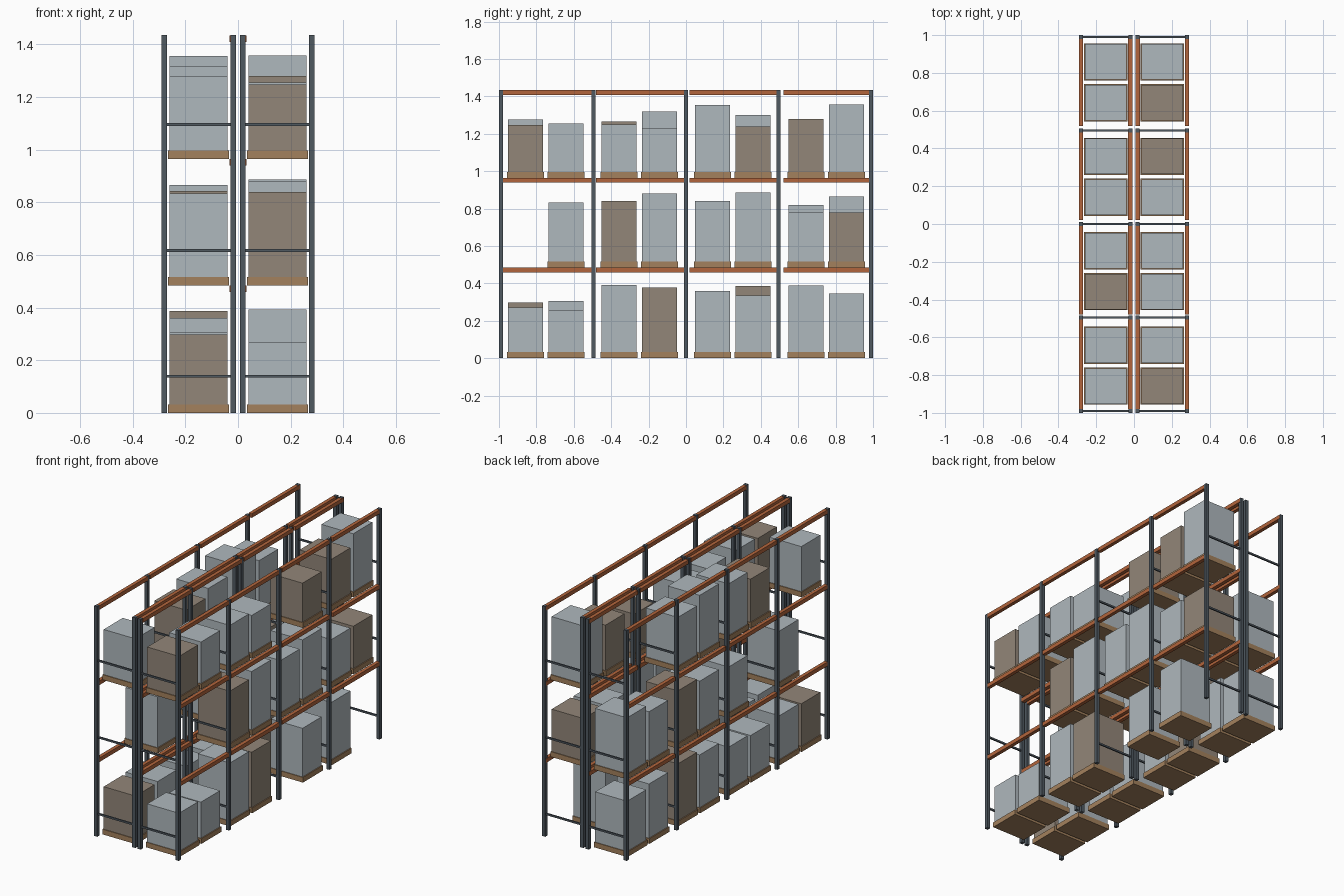
import bpy

if "Cube" in bpy.data.objects:
    bpy.data.objects.remove(bpy.data.objects["Cube"])


def mat(name, rgb):
    m = bpy.data.materials.new(name)
    m.diffuse_color = (*rgb, 1)
    m.use_nodes = True
    m.node_tree.nodes["Principled BSDF"].inputs["Base Color"].default_value = m.diffuse_color
    return m


STEEL = mat("dark_steel", (0.08, 0.10, 0.12))
ORANGE = mat("orange_paint", (0.45, 0.13, 0.045))
WOOD = mat("pallet_wood", (0.37, 0.22, 0.11))
GREY = mat("grey_wrap", (0.43, 0.48, 0.51))
BROWN = mat("brown_card", (0.29, 0.24, 0.19))


def box(name, x0, x1, y0, y1, z0, z1, material):
    v = [(x, y, z) for x in (x0, x1) for y in (y0, y1) for z in (z0, z1)]
    f = [(0, 1, 3, 2), (4, 6, 7, 5), (0, 4, 5, 1), (2, 3, 7, 6), (0, 2, 6, 4), (1, 5, 7, 3)]
    me = bpy.data.meshes.new(name)
    me.from_pydata(v, [], f)
    me.materials.append(material)
    ob = bpy.data.objects.new(name, me)
    bpy.context.collection.objects.link(ob)
    return ob


def centred(name, c, s, material):
    (x, y, z), (a, b, h) = c, s
    return box(name, x - a / 2, x + a / 2, y - b / 2, y + b / 2, z - h / 2, z + h / 2, material)


for side, row in ((-1, "left"), (1, "right")):
    # end frames: two posts joined by three horizontal braces
    for i in range(5):
        y = -0.99 + 0.495 * i
        for x, where in ((0.281, "outer"), (0.0185, "inner")):
            centred(f"{row}_{where}_post_{i}", (side * x, y, 0.7175), (0.021, 0.021, 1.435), STEEL)
        for k, z in enumerate((0.139, 0.617, 1.095)):
            centred(f"{row}_brace_{i}_{k}", (side * 0.15, y, z), (0.25, 0.009, 0.011), STEEL)
    # long beams at three heights in each bay
    for bay in range(4):
        y0 = -0.98 + 0.5 * bay
        for k, top in enumerate((0.484, 0.964, 1.433)):
            for x, where in ((0.280, "outer"), (0.0205, "inner")):
                centred(f"{row}_{where}_beam_{bay}_{k}", (side * x, y0 + 0.2375, top - 0.0125),
                        (0.0225, 0.475, 0.025), ORANGE)

# load tops per row and level, front to back; negative = brown, 0 = empty place
LOADS = {
    (-1, 0): (-0.297, 0.305, 0.29, 0.30, 0.36, -0.387, 0.37, 0.345),
    (-1, 1): (0, 0.833, 0, 0.80, 0.82, -0.842, 0.82, 0.865),
    (-1, 2): (1.277, 0, -1.265, 1.318, 1.355, 1.30, 0, 0),
    (1, 0): (0.27, 0.257, 0.392, -0.377, 0, 0.335, 0.388, 0),
    (1, 1): (0, 0, -0.84, 0.88, 0.84, 0.886, 0.78, -0.78),
    (1, 2): (-1.248, 1.255, 1.25, 1.23, 0, -1.24, -1.28, 1.357),
}
for (side, level), tops in LOADS.items():
    base = (0, 0.484, 0.964)[level]
    row = "left" if side < 0 else "right"
    for i, t in enumerate(tops):
        if not t:
            continue
        y = -0.75 + 0.5 * (i // 2) + (0.108 if i % 2 else -0.108)
        x = side * 0.15
        # wooden pallet and the load on it
        centred(f"{row}_pallet_{level}_{i}", (x, y, base + 0.016), (0.232, 0.197, 0.032), WOOD)
        box(f"{row}_load_{level}_{i}", x - 0.11, x + 0.11, y - 0.094, y + 0.094,
            base + 0.032, abs(t), BROWN if t < 0 else GREY)
